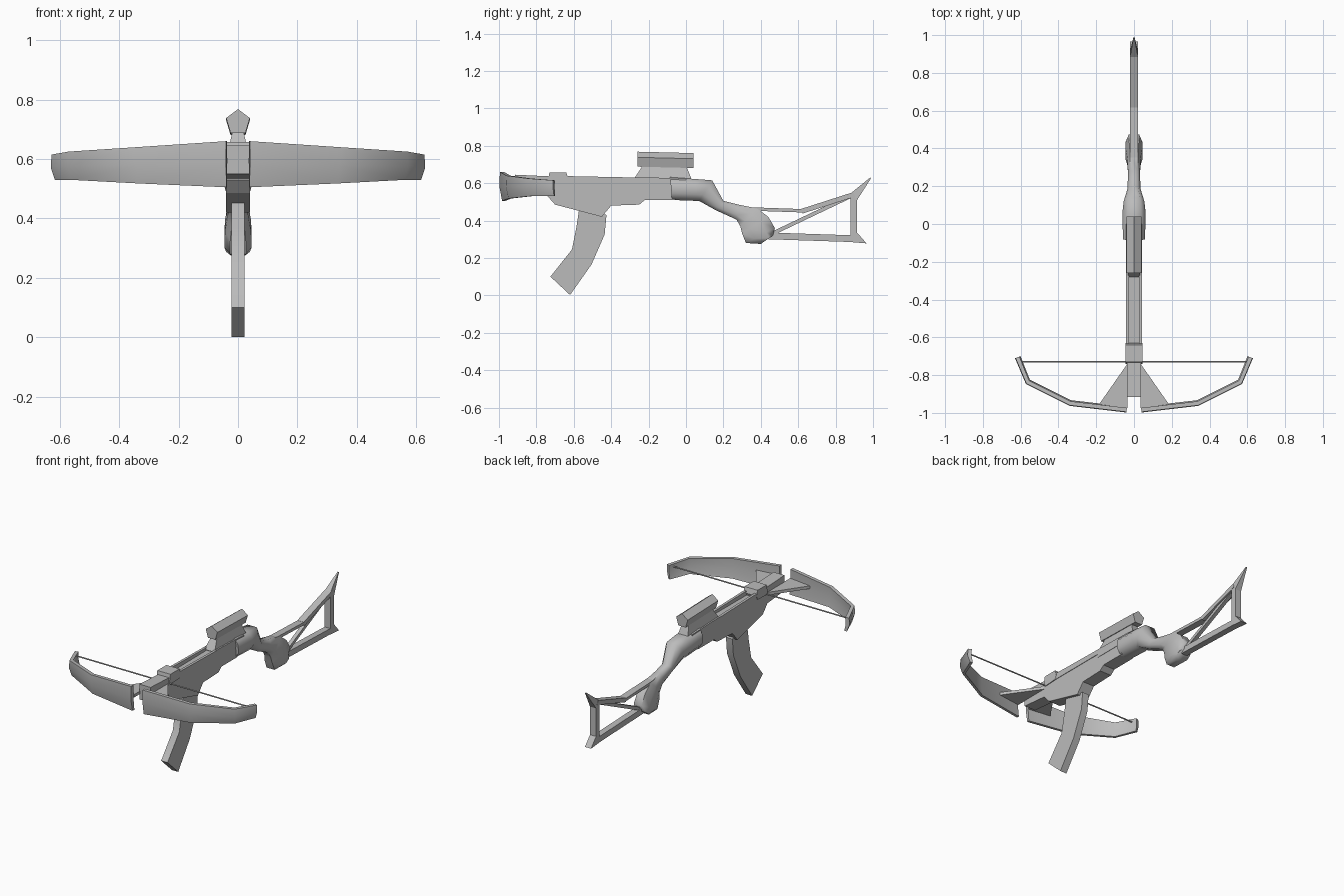
import bpy, bmesh, math
from mathutils import Vector

cube = bpy.data.objects.get("Cube")
if cube:
    bpy.data.objects.remove(cube, do_unlink=True)

grey = bpy.data.materials.new("plain_grey")
grey.use_nodes = True
colour = (0.5, 0.5, 0.5, 1)
grey.diffuse_color = colour
grey.node_tree.nodes["Principled BSDF"].inputs["Base Color"].default_value = colour


def finish(bm, name, angle=40, mirror=False):
    bmesh.ops.recalc_face_normals(bm, faces=bm.faces[:])
    mesh = bpy.data.meshes.new(name)
    bm.to_mesh(mesh)
    bm.free()
    obj = bpy.data.objects.new(name, mesh)
    bpy.context.collection.objects.link(obj)
    mesh.materials.append(grey)
    if mirror:
        obj.modifiers.new("Mirror", "MIRROR").use_mirror_merge = False
    bpy.ops.object.select_all(action="DESELECT")
    obj.select_set(True)
    bpy.context.view_layer.objects.active = obj
    bpy.ops.object.shade_smooth_by_angle(angle=math.radians(angle))
    return obj


def loft(name, rings, angle=40, mirror=False):
    """Skin a row of equal-sized point rings and cap both ends."""
    bm = bmesh.new()
    rows = [[bm.verts.new(p) for p in ring] for ring in rings]
    for a, b in zip(rows, rows[1:]):
        for i in range(len(a)):
            j = (i + 1) % len(a)
            bm.faces.new((a[i], a[j], b[j], b[i]))
    bm.faces.new(rows[0])
    bm.faces.new(rows[-1])
    return finish(bm, name, angle, mirror)


def slab(name, outline, x0, x1, mirror=False):
    """Side outline of (y, z) points extruded across x."""
    return loft(name, [[(x, y, z) for y, z in outline] for x in (x0, x1)], 30, mirror)


def side_loft(name, stations, sides=8, angle=60, power=0.6):
    """Stations hold top (y, z), bottom (y, z) and half width."""
    rings = []
    for top, bottom, w in stations:
        t, b = Vector((0, *top)), Vector((0, *bottom))
        ring = []
        for i in range(sides):
            a = math.tau * (i + 0.5) / sides
            c, s = math.cos(a), math.sin(a)
            c = math.copysign(abs(c) ** power, c) / math.cos(math.pi / sides) ** power
            s = s / math.cos(math.pi / sides) if sides > 4 else math.copysign(1, s)
            if sides == 4:
                c = math.copysign(1, c)
            ring.append((t + b) / 2 + (t - b) / 2 * s + Vector((w * c, 0, 0)))
        rings.append(ring)
    return loft(name, rings, angle)


def rod(name, a, b, w, h):
    """Straight bar between two side-view points."""
    a, b = Vector(a), Vector(b)
    n = (b - a).orthogonal().normalized() * h
    return side_loft(name, [(a + n, a - n, w), (b + n, b - n, w)], 4)


# Main body with raised rails either side of the bolt groove
slab("body", [(-0.74, 0.61), (-0.74, 0.53), (-0.70, 0.485), (-0.45, 0.42), (-0.40, 0.48),
              (-0.25, 0.485), (-0.22, 0.51), (-0.06, 0.51), (-0.06, 0.615)], -0.04, 0.04)
slab("groove_rail", [(-0.66, 0.60), (-0.27, 0.60), (-0.27, 0.63), (-0.66, 0.638)], 0.027, 0.043, True)
slab("rear_deck", [(-0.27, 0.58), (0.0, 0.58), (0.0, 0.625), (-0.27, 0.632)], -0.042, 0.042)
slab("barrel", [(-0.915, 0.55), (-0.70, 0.53), (-0.70, 0.635), (-0.915, 0.645)], -0.038, 0.038)
slab("barrel_clamp", [(-0.74, 0.605), (-0.72, 0.595), (-0.64, 0.60), (-0.63, 0.625),
                      (-0.64, 0.658), (-0.73, 0.658)], -0.045, 0.045)

# Bow limbs: swept band bent back towards the tips
stations = [(0.04, -0.995, 0.66, 0.505), (0.34, -0.96, 0.64, 0.518),
            (0.57, -0.845, 0.625, 0.53), (0.627, -0.71, 0.615, 0.53)]
section = [(0, 1), (-0.003, 0.5), (0.012, 0), (0.028, 0), (0.02, 0.5), (0.022, 1)]
rings = []
for k, (x, y, zt, zb) in enumerate(stations):
    p, q = stations[max(k - 1, 0)], stations[min(k + 1, 3)]
    along = Vector((q[0] - p[0], q[1] - p[1])).normalized()
    rings.append([(x - along.y * d, y + along.x * d, zb + (zt - zb) * f) for d, f in section])
loft("bow_limb", rings, 60, True)

# Triangular braces joining the limbs to the barrel
brace = [(0.035, -0.74), (0.185, -0.955), (0.035, -0.975)]
loft("limb_brace", [[(x, y, z) for x, y in brace] for z in (0.585, 0.603)], 30, True)

# Bowstring
loft("bowstring", [[(x, -0.73 + 0.004 * math.cos(a), 0.60 + 0.004 * math.sin(a))
                    for a in [math.tau * i / 6 for i in range(6)]] for x in (-0.612, 0.612)])

# Curved front handle
side_loft("front_handle", [((-0.57, 0.47), (-0.425, 0.43), 0.022), ((-0.585, 0.37), (-0.435, 0.325), 0.022),
                           ((-0.61, 0.245), (-0.505, 0.165), 0.022), ((-0.725, 0.10), (-0.62, 0.002), 0.022)], 4)

# Sight: pentagonal tube on a flared mount
tube = [(0, 0.768), (0.04, 0.738), (0.025, 0.688), (-0.025, 0.688), (-0.04, 0.738)]
loft("sight_tube", [[(x, y, z - (y + 0.26) * 0.025) for x, z in tube] for y in (-0.26, 0.04)], 30)
loft("sight_mount", [[(-w, y0, z), (w, y0, z), (w, y1, z), (-w, y1, z)]
                     for w, y0, y1, z in ((0.035, -0.28, 0.03, 0.62), (0.018, -0.23, 0.0, 0.695))], 30)

# Receiver, wrist and rear grip
side_loft("receiver", [((-0.085, 0.632), (-0.075, 0.51), 0.058), ((0.05, 0.622), (0.06, 0.505), 0.062),
                       ((0.14, 0.615), (0.07, 0.505), 0.055), ((0.20, 0.505), (0.16, 0.455), 0.034),
                       ((0.28, 0.485), (0.27, 0.405), 0.032), ((0.38, 0.465), (0.29, 0.37), 0.036),
                       ((0.44, 0.42), (0.30, 0.33), 0.044), ((0.475, 0.36), (0.32, 0.28), 0.046),
                       ((0.465, 0.32), (0.40, 0.275), 0.04)])

# Skeleton shoulder stock
rod("stock_upper_bar", (0.34, 0.462), (0.63, 0.452), 0.022, 0.009)
rod("stock_top_bar", (0.62, 0.45), (0.90, 0.54), 0.022, 0.013)
rod("stock_diagonal", (0.45, 0.325), (0.88, 0.53), 0.012, 0.01)
rod("stock_lower_bar", (0.44, 0.318), (0.92, 0.302), 0.02, 0.018)
spike = [[(-0.021, 0.88, 0.545), (0.021, 0.88, 0.545), (0.021, 0.915, 0.51), (-0.021, 0.915, 0.51)],
         [(-0.003, 0.985, 0.63), (0.003, 0.985, 0.63), (0.003, 0.99, 0.627), (-0.003, 0.99, 0.627)]]
loft("butt_spike", spike, 30)
slab("butt_plate", [(0.88, 0.545), (0.88, 0.32), (0.915, 0.33), (0.915, 0.51)], -0.021, 0.021)
slab("butt_toe", [(0.88, 0.325), (0.88, 0.285), (0.965, 0.278), (0.915, 0.335)], -0.021, 0.021)
